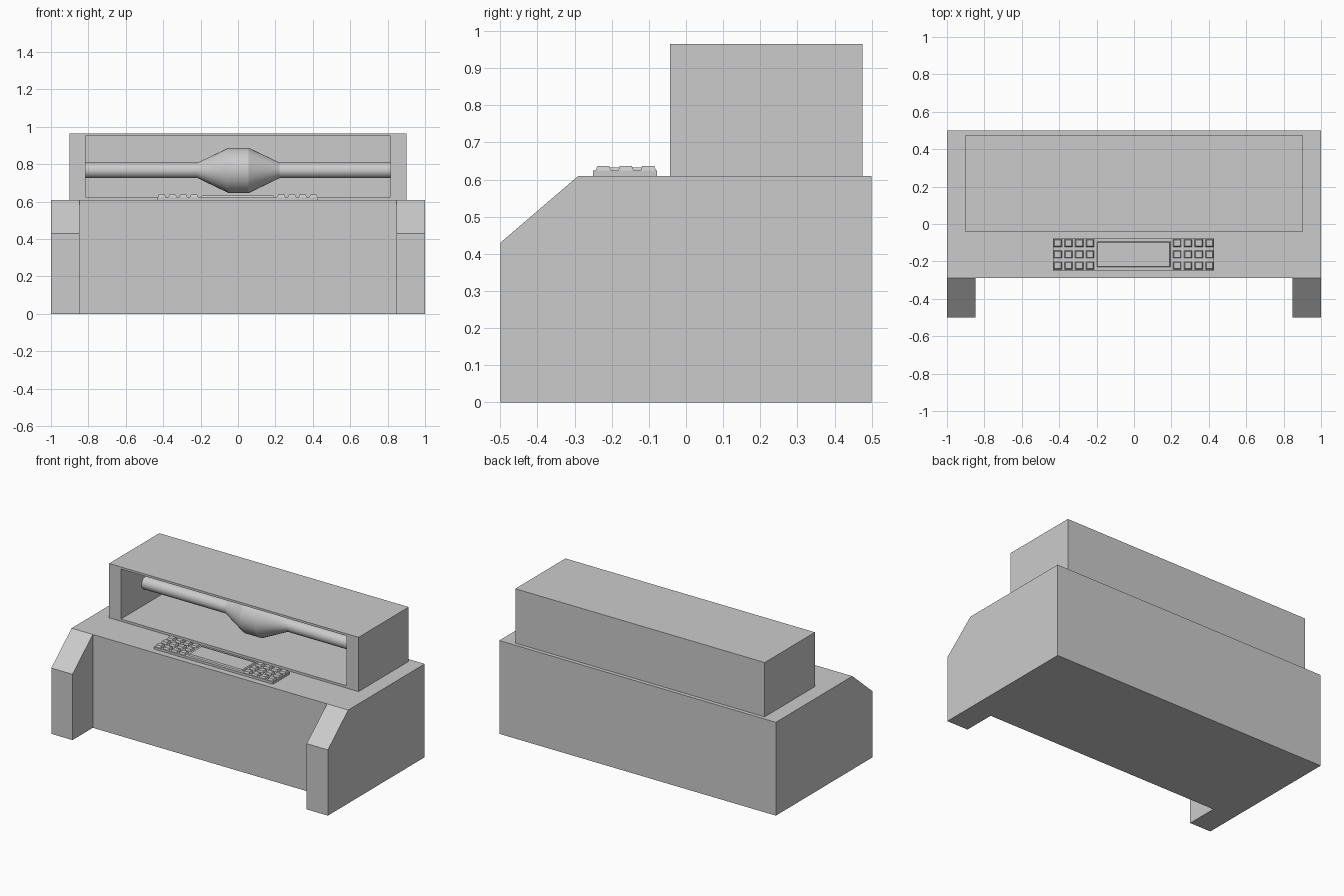
import bpy, bmesh, math
from mathutils import Matrix, Vector

if "Cube" in bpy.data.objects:
    bpy.data.objects.remove(bpy.data.objects["Cube"])


def finish(bm, name):
    bmesh.ops.recalc_face_normals(bm, faces=bm.faces[:])
    mesh = bpy.data.meshes.new(name)
    bm.to_mesh(mesh)
    bm.free()
    ob = bpy.data.objects.new(name, mesh)
    bpy.context.collection.objects.link(ob)
    return ob


def add_box(bm, x, y, z, taper=0.0):
    """Box from (min, max) ranges; taper pulls the top edges inward."""
    lo, hi = Vector((x[0], y[0], z[0])), Vector((x[1], y[1], z[1]))
    size, mid = hi - lo, (lo + hi) / 2
    verts = bmesh.ops.create_cube(bm, size=1)["verts"]
    for v in verts:
        top = v.co.z > 0
        sx, sy = math.copysign(taper, v.co.x), math.copysign(taper, v.co.y)
        v.co = mid + v.co * size
        if top:
            v.co.x -= sx
            v.co.y -= sy
    return verts


# Desk body: U-shaped plan raised to height, arm fronts sloping down
bm = bmesh.new()
xs, ys = (-1, -0.847, 0.847, 1), (-0.5, -0.29, 0.5)
grid = [[bm.verts.new((x, y, 0)) for x in xs] for y in ys]
for j in range(2):
    for i in range(3):
        if (j, i) != (0, 1):
            bm.faces.new((grid[j][i], grid[j][i + 1], grid[j + 1][i + 1], grid[j + 1][i]))
plan = bm.faces[:]
geom = bmesh.ops.extrude_face_region(bm, geom=plan, use_keep_orig=True)["geom"]
for v in (g for g in geom if isinstance(g, bmesh.types.BMVert)):
    v.co.z = 0.43 if v.co.y < -0.4 else 0.61
bmesh.ops.recalc_face_normals(bm, faces=bm.faces[:])
bmesh.ops.dissolve_limit(bm, angle_limit=0.01, verts=bm.verts[:], edges=bm.edges[:])
finish(bm, "desk_body")

# Display cabinet: box with its front face pushed in to a hollow
bm = bmesh.new()
add_box(bm, (-0.902, 0.902), (-0.043, 0.475), (0.61, 0.965))
front = min(bm.faces, key=lambda f: f.calc_center_median().y)
rim = bmesh.ops.extrude_discrete_faces(bm, faces=[front])["faces"][0]
for v in rim.verts:
    v.co.x = math.copysign(0.816, v.co.x)
    v.co.z = 0.625 if v.co.z < 0.8 else 0.951
back = bmesh.ops.extrude_discrete_faces(bm, faces=[rim])["faces"][0]
bmesh.ops.translate(bm, verts=back.verts[:], vec=(0, 0.44, 0))
finish(bm, "display_cabinet")

# Core tube: lathed profile along x with a swollen middle
bm = bmesh.new()
profile = [(-0.816, 0.041), (-0.217, 0.041), (-0.05, 0.121),
           (0.057, 0.121), (0.223, 0.041), (0.816, 0.041)]
verts = [bm.verts.new((x, 0, r)) for x, r in profile]
edges = [bm.edges.new(pair) for pair in zip(verts, verts[1:])]
bmesh.ops.spin(bm, geom=verts + edges, cent=(0, 0, 0), axis=(1, 0, 0),
               angle=math.tau, steps=32)
bmesh.ops.remove_doubles(bm, verts=bm.verts[:], dist=1e-4)
bmesh.ops.holes_fill(bm, edges=bm.edges[:], sides=0)
bmesh.ops.transform(bm, matrix=Matrix.Translation((0, 0.21, 0.767)), verts=bm.verts[:])
tube = finish(bm, "core_tube")
bpy.context.view_layer.objects.active = tube
tube.select_set(True)
bpy.ops.object.shade_smooth_by_angle(angle=math.radians(20))
tube.select_set(False)

# Control panel plate
bm = bmesh.new()
add_box(bm, (-0.432, 0.428), (-0.25, -0.078), (0.609, 0.625))
finish(bm, "control_panel")

# Panel screen
bm = bmesh.new()
add_box(bm, (-0.199, 0.195), (-0.231, -0.093), (0.624, 0.633), 0.005)
finish(bm, "panel_screen")

# Key pads: three rows of four keys on each side of the screen
for side, name in ((-1, "left_keys"), (1, "right_keys")):
    bm = bmesh.new()
    for col in range(4):
        for row in range(3):
            cx = -0.002 + side * (0.233 + 0.0575 * col)
            cy = -0.162 + 0.0605 * (row - 1)
            add_box(bm, (cx - 0.022, cx + 0.022), (cy - 0.021, cy + 0.021),
                    (0.624, 0.637), 0.005)
    finish(bm, name)
